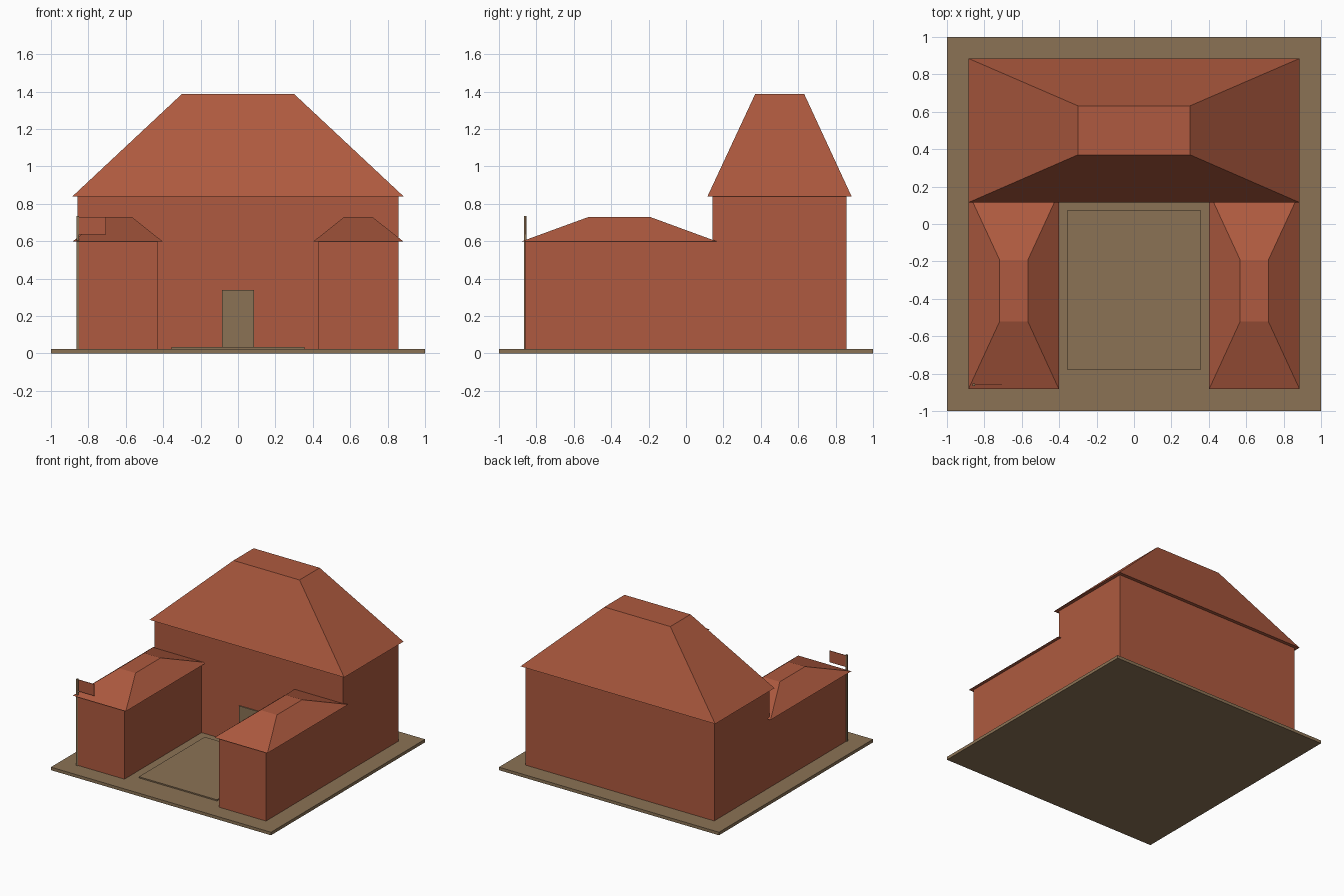
import bpy
import bmesh

cube = bpy.data.objects.get("Cube")
if cube:
    bpy.data.objects.remove(cube, do_unlink=True)


def make_material(name, color):
    mat = bpy.data.materials.new(name)
    mat.use_nodes = True
    mat.diffuse_color = color
    mat.node_tree.nodes["Principled BSDF"].inputs["Base Color"].default_value = color
    return mat


brick = make_material("brick red", (0.425, 0.102, 0.05, 1))
earth = make_material("earth brown", (0.258, 0.171, 0.091, 1))


def frustum(name, mat, x, y, z, top_x=None, top_y=None):
    """Box from (min, max) ranges, with an optional smaller top for hip roofs."""
    bm = bmesh.new()
    bmesh.ops.create_cube(bm, size=1)
    for v in bm.verts:
        upper = v.co.z > 0
        rx = top_x if upper and top_x else x
        ry = top_y if upper and top_y else y
        v.co = (rx[v.co.x > 0], ry[v.co.y > 0], z[upper])
    bmesh.ops.recalc_face_normals(bm, faces=bm.faces)
    mesh = bpy.data.meshes.new(name)
    bm.to_mesh(mesh)
    bm.free()
    mesh.materials.append(mat)
    obj = bpy.data.objects.new(name, mesh)
    bpy.context.collection.objects.link(obj)
    return obj


def mirrored(x, side):
    return tuple(sorted(side * value for value in x))


# Ground and raised courtyard
frustum("ground_slab", earth, (-1, 1), (-1, 1), (0, 0.025))
frustum("courtyard", earth, (-0.355, 0.355), (-0.78, 0.075), (0.02, 0.035))

# Main hall with its hip roof and door
frustum("main_walls", brick, (-0.857, 0.857), (0.142, 0.857), (0.02, 0.84))
frustum("main_roof", brick, (-0.885, 0.885), (0.115, 0.885), (0.84, 1.387),
        (-0.3, 0.3), (0.37, 0.632))
frustum("door", earth, (-0.086, 0.086), (0.133, 0.15), (0.02, 0.34))

# Two matching wings
for label, side in (("left", 1), ("right", -1)):
    frustum(label + "_wing_walls", brick, mirrored((0.43, 0.857), side),
            (-0.86, 0.142), (0.02, 0.6))
    frustum(label + "_wing_roof", brick, mirrored((0.402, 0.885), side),
            (-0.882, 0.167), (0.598, 0.73),
            mirrored((0.568, 0.718), side), (-0.52, -0.193))

# Flag on a thin pole at the corner of the right wing
frustum("flag_pole", earth, (-0.864, -0.85), (-0.866, -0.854), (0.02, 0.735))
frustum("flag", brick, (-0.854, -0.706), (-0.859, -0.855), (0.635, 0.73))
